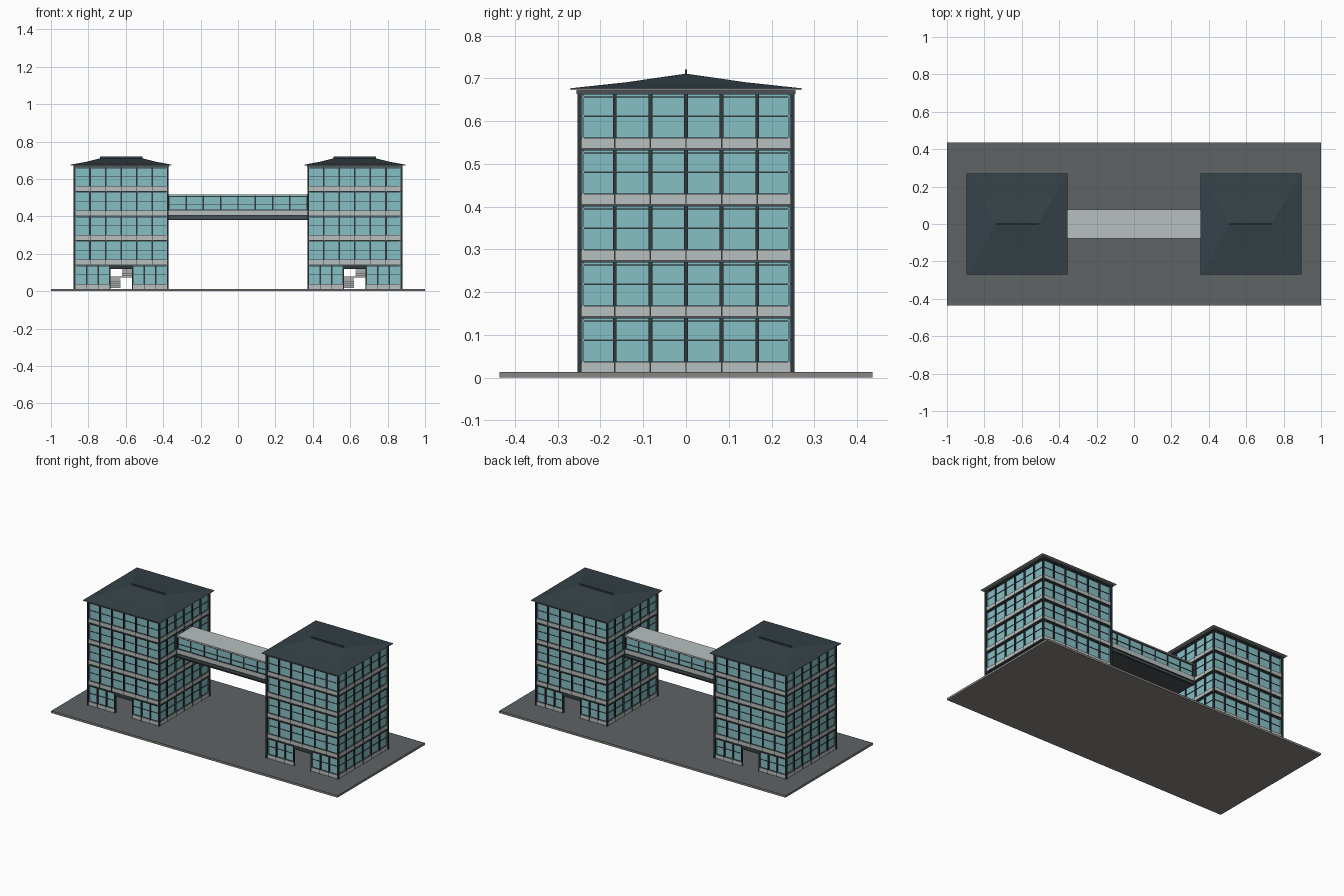
import bpy, bmesh
from mathutils import Matrix
from math import pi

if "Cube" in bpy.data.objects:
    bpy.data.objects.remove(bpy.data.objects["Cube"])


def mat(name, c):
    m = bpy.data.materials.new(name)
    m.diffuse_color = (*c, 1)
    m.use_nodes = True
    m.node_tree.nodes["Principled BSDF"].inputs["Base Color"].default_value = m.diffuse_color
    return m


GLASS = mat("teal glass", (0.235, 0.52, 0.56))
CONC = mat("light concrete", (0.48, 0.53, 0.52))
FRAME = mat("dark frame", (0.032, 0.04, 0.044))
STEEL = mat("grey steel", (0.07, 0.08, 0.085))
ROOF = mat("slate roof", (0.036, 0.054, 0.065))
PAVE = mat("dark paving", (0.112, 0.125, 0.13))
CURB = mat("base concrete", (0.25, 0.24, 0.22))


def box(bm, x0, x1, y0, y1, z0, z1, m=Matrix()):
    size = Matrix.Diagonal((x1 - x0, y1 - y0, z1 - z0, 1))
    mid = Matrix.Translation(((x0 + x1) / 2, (y0 + y1) / 2, (z0 + z1) / 2))
    bmesh.ops.create_cube(bm, size=1, matrix=m @ mid @ size)


def mesh(bm, name, material):
    bmesh.ops.recalc_face_normals(bm, faces=bm.faces)
    me = bpy.data.meshes.new(name)
    bm.to_mesh(me)
    bm.free()
    me.materials.append(material)
    return me


def add(name, me, x=0):
    ob = bpy.data.objects.new(name, me)
    ob.location.x = x
    bpy.context.collection.objects.link(ob)


BASE, PITCH, H = 0.013, 0.131, 0.247
parts = {k: bmesh.new() for k in ("glass", "spandrels", "frames", "beams", "floors", "stairs", "roof", "eave")}
glass, span, frame, beam = (parts[k] for k in ("glass", "spandrels", "frames", "beams"))

# Four facades, the front and back with an open ground-floor doorway
for side in range(4):
    R = Matrix.Rotation(side * pi / 2, 4, 'Z')
    for f in range(5):
        z, top = BASE + f * PITCH, BASE + (f + 1) * PITCH
        door = f == 0 and side % 2 == 0
        if door:
            runs = [(-H, -0.06), (0.06, H)]
            posts = [s * u for s in (-1, 1) for u in (0.062, 0.123, 0.184)]
            box(frame, -0.06, 0.06, -0.249, -0.24, 0.119, 0.14, R)
        else:
            runs = [(-H, H)]
            posts = [(i - 3) * 0.0833 for i in range(1, 6)]
        for a, b in runs:
            box(glass, a, b, -0.243, -0.239, z, top, R)
            box(span, a, b, -0.250, -0.242, z, z + 0.023, R)
            box(frame, a, b, -0.246, -0.242, z + 0.073, z + 0.076, R)
            box(frame, a, b, -0.247, -0.242, z + 0.022, z + 0.025, R)
            box(frame, a, b, -0.247, -0.242, top - 0.013, top - 0.010, R)
        for u in posts:
            # window post with a slim fin crossing the spandrel
            box(frame, u - 0.0045, u + 0.0045, -0.2485, -0.24, z, top, R)
            box(frame, u - 0.0015, u + 0.0015, -0.2515, -0.24, z, top, R)
        # floor edge beam
        box(beam, -0.252, 0.252, -0.2535, -0.24, top - 0.006, top, R)
    box(frame, -0.254, -0.244, -0.254, -0.244, BASE, 0.668, R)

# Floor slabs with a stair opening, and open-riser switchback stairs
fl, st = parts["floors"], parts["stairs"]
for f in range(4):
    z = BASE + f * PITCH
    t = z + PITCH
    box(fl, -0.238, -0.065, -0.238, 0.238, t - 0.008, t)
    box(fl, 0.065, 0.238, -0.238, 0.238, t - 0.008, t)
    box(fl, -0.065, 0.065, -0.238, -0.085, t - 0.008, t)
    box(fl, -0.065, 0.065, 0.115, 0.238, t - 0.008, t)
    for i in range(6):
        y = -0.082 + i * 0.0273
        box(st, -0.06, -0.003, y, y + 0.03, z + 0.005 + i * 0.0109, z + 0.012 + i * 0.0109)
        box(st, 0.003, 0.06, y, y + 0.03, t - 0.007 - i * 0.0109, t - i * 0.0109)
    box(st, -0.06, 0.06, 0.08, 0.112, z + 0.06, z + 0.067)
box(fl, -0.24, 0.24, -0.24, 0.24, 0.66, 0.672)

# Flared hip roof with ridge cap, on a thin eave slab
rf = parts["roof"]
rings = []
for hx, hy, z in ((0.27, 0.27, 0.677), (0.192, 0.14, 0.691), (0.112, 0.001, 0.711)):
    rings.append([rf.verts.new((sx * hx, sy * hy, z)) for sx, sy in ((-1, -1), (1, -1), (1, 1), (-1, 1))])
for a, b in zip(rings, rings[1:]):
    for i in range(4):
        j = (i + 1) % 4
        rf.faces.new((a[i], a[j], b[j], b[i]))
rf.faces.new(rings[0])
rf.faces.new(rings[-1])
box(rf, -0.114, 0.114, -0.002, 0.002, 0.706, 0.721)
box(parts["eave"], -0.27, 0.27, -0.27, 0.27, 0.6735, 0.677)
box(beam, -0.256, 0.256, -0.256, 0.256, 0.664, 0.6735)

mats = dict(glass=GLASS, spandrels=CONC, frames=FRAME, beams=STEEL, floors=CONC,
            stairs=CONC, roof=ROOF, eave=CONC)
for k, bm in parts.items():
    me = mesh(bm, "tower_" + k, mats[k])
    add("left_tower_" + k, me, -0.6245)
    add("right_tower_" + k, me, 0.6245)

# Sky bridge between the towers
bg, bc, bf, bs = (bmesh.new() for _ in range(4))
L = 0.374
box(bc, -L, L, -0.077, 0.077, 0.511, 0.518)
box(bs, -L, L, -0.074, 0.074, 0.384, 0.406)
for s in (0, 1):
    R = Matrix.Rotation(s * pi, 4, 'Z')
    box(bg, -L, L, -0.071, -0.067, 0.406, 0.511, R)
    box(bc, -L, L, -0.076, -0.068, 0.407, 0.433, R)
    for z in (0.433, 0.463, 0.505):
        box(bf, -L, L, -0.074, -0.068, z, z + 0.004, R)
    box(bf, -L, L, -0.078, -0.066, 0.38, 0.387, R)
    box(bf, -L, L, -0.078, -0.068, 0.401, 0.407, R)
    for i in range(9):
        x = (i - 4) * 0.0925
        box(bf, x - 0.004, x + 0.004, -0.075, -0.068, 0.406, 0.511, R)
add("bridge_glass", mesh(bg, "bridge_glass", GLASS))
add("bridge_roof_and_spandrels", mesh(bc, "bridge_concrete", CONC))
add("bridge_frame", mesh(bf, "bridge_frame", FRAME))
add("bridge_deck", mesh(bs, "bridge_deck", STEEL))

# Base slab with a dark paved top
g, p = bmesh.new(), bmesh.new()
box(g, -1, 1, -0.436, 0.436, 0, 0.0122)
box(p, -1, 1, -0.436, 0.436, 0.0122, BASE)
add("base_slab", mesh(g, "base_slab", CURB))
add("paved_top", mesh(p, "paved_top", PAVE))
